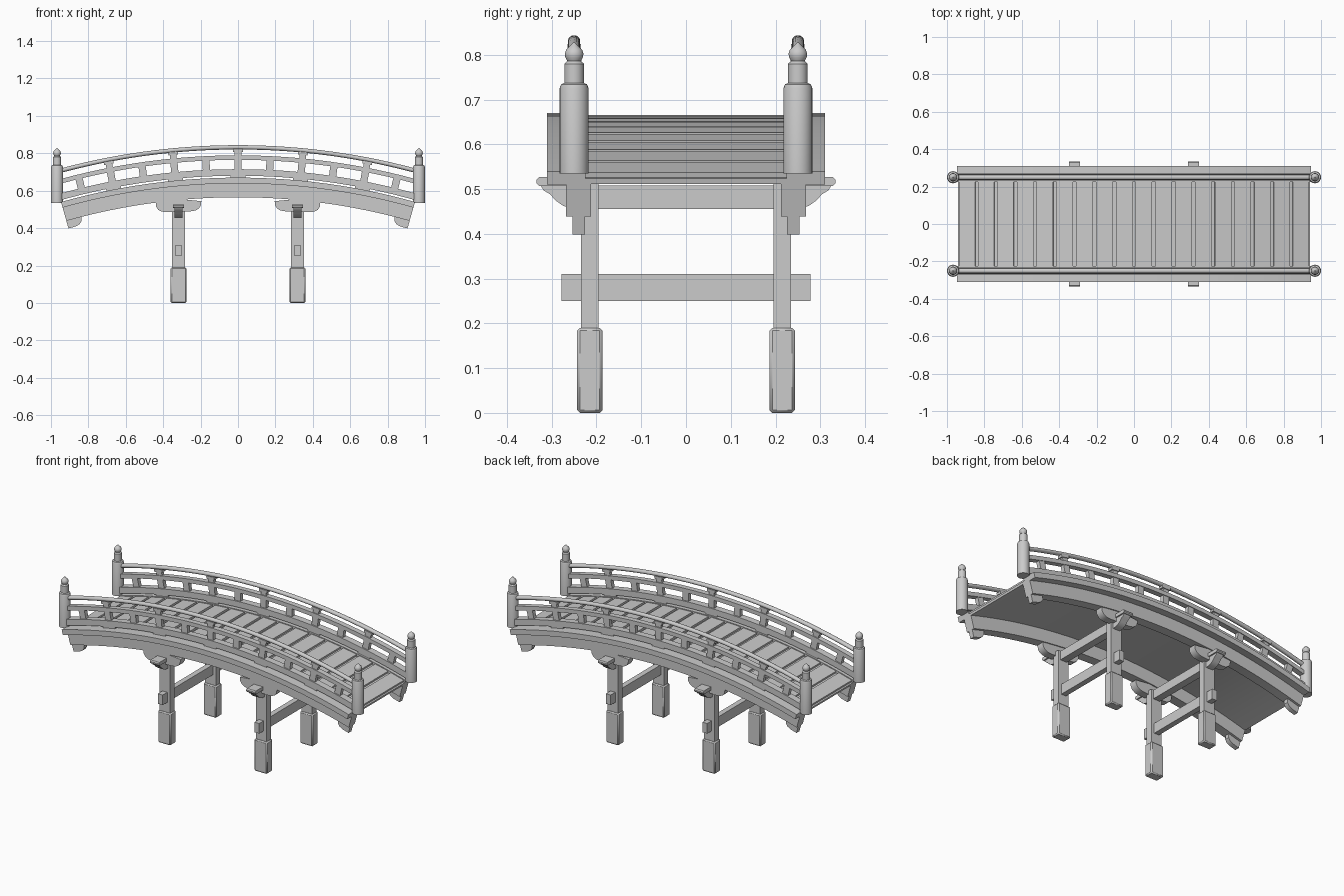
import bpy, bmesh
from math import sin, cos, pi

if "Cube" in bpy.data.objects:
    bpy.data.objects.remove(bpy.data.objects["Cube"])

R, TOP = 3.5, 0.67          # bridge arc radius and crown height of the deck
END = 0.958                 # half arc length of the deck


def finish(name, bm, mirror=(False, False), bevel=0):
    bmesh.ops.remove_doubles(bm, verts=bm.verts, dist=1e-6)
    bmesh.ops.recalc_face_normals(bm, faces=bm.faces)
    me = bpy.data.meshes.new(name)
    bm.to_mesh(me)
    bm.free()
    me.shade_smooth()
    me.set_sharp_from_angle(angle=0.55)
    ob = bpy.data.objects.new(name, me)
    bpy.context.collection.objects.link(ob)
    if bevel:
        b = ob.modifiers.new("bevel", 'BEVEL')
        b.width, b.segments = bevel, 1
    if any(mirror):
        m = ob.modifiers.new("mirror", 'MIRROR')
        m.use_axis = (mirror[0], mirror[1], False)
        m.use_mirror_merge = False
    return ob


def arc(s, y, h):
    """Point at arc length s and height h above the deck surface."""
    t = s / R
    return ((R + h) * sin(t), y, TOP - R + (R + h) * cos(t))


def loft(bm, rings):
    rows = [[bm.verts.new(p) for p in ring] for ring in rings]
    n = len(rows[0])
    for a, b in zip(rows, rows[1:]):
        for i in range(n):
            j = (i + 1) % n
            bm.faces.new((a[i], a[j], b[j], b[i]))
    bm.faces.new(rows[0])
    bm.faces.new(rows[-1])


def rect(y0, y1, h0, h1):
    return [(y0, h0), (y1, h0), (y1, h1), (y0, h1)]


def sweep(bm, s0, s1, section, n=1):
    loft(bm, [[arc(s0 + (s1 - s0) * i / n, y, h) for y, h in section]
              for i in range(n + 1)])


def arc_beam(name, half, section, mirror=True):
    bm = bmesh.new()
    sweep(bm, -half, half, section, 32)
    return finish(name, bm, (False, mirror))


def blocks(name, positions, width, section):
    bm = bmesh.new()
    for s in positions:
        sweep(bm, s - width / 2, s + width / 2, section)
    return finish(name, bm, (False, True))


def box(name, x, y, z, mirror=(True, True), bevel=0):
    bm = bmesh.new()
    loft(bm, [[(a, y[0], z[0]), (a, y[1], z[0]), (a, y[1], z[1]), (a, y[0], z[1])] for a in x])
    return finish(name, bm, mirror, bevel)


# Deck slab, edge strips and girders
arc_beam("deck_slab", END, rect(-0.305, 0.305, -0.03, -0.017), False)
arc_beam("deck_edge", END, rect(0.225, 0.31, -0.031, 0))
arc_beam("girder", END, rect(0.212, 0.268, -0.105, -0.03))

# Planks
bm = bmesh.new()
N = 18
pitch = 2 * END / N
for i in range(N):
    s = -END + (i + 0.5) * pitch
    sweep(bm, s - pitch / 2 + 0.009, s + pitch / 2 - 0.009, rect(-0.226, 0.226, -0.018, -0.005))
finish("planks", bm)

# Railings: kick rail, middle rail, rounded hand rail
arc_beam("kick_rail", 0.955, rect(0.23, 0.27, 0.01, 0.045))
arc_beam("middle_rail", 0.96, rect(0.234, 0.266, 0.095, 0.119))
arc_beam("hand_rail", 0.96, [(0.25 + 0.0135 * cos(k * pi / 8), 0.162 + 0.0115 * sin(k * pi / 8))
                             for k in range(16)])

# Railing posts and spacers
P = 0.167
every, second = [k * P for k in range(-5, 6)], [k * P for k in range(-4, 5, 2)]
blocks("kick_spacers", second, 0.08, rect(0.235, 0.265, -0.001, 0.011))
blocks("rail_posts", every, 0.038, rect(0.238, 0.262, 0.044, 0.096))
blocks("rail_struts", second, 0.034, rect(0.24, 0.26, 0.118, 0.14))
blocks("strut_caps", second, 0.05, rect(0.235, 0.265, 0.138, 0.154))

# Round end posts with finials
profile = [(0.0325, 0.535), (0.0325, 0.725), (0.029, 0.734), (0.022, 0.737), (0.022, 0.78),
           (0.015, 0.786), (0.0195, 0.794), (0.021, 0.802), (0.018, 0.811), (0.01, 0.819), (0.002, 0.827)]
bm = bmesh.new()
loft(bm, [[(0.9675 + r * cos(k * pi / 12), 0.25 + r * sin(k * pi / 12), z) for k in range(24)]
          for r, z in profile])
finish("end_post", bm, (True, True))

# Rounded corbels under the girder ends
side = [(END, -0.1), (END, -0.147), (0.915, -0.147), (0.893, -0.141), (0.878, -0.128), (0.872, -0.1)]
bm = bmesh.new()
loft(bm, [[arc(s, y, h) for s, h in side] for y in (0.226, 0.254)])
finish("end_corbel", bm, (True, True))

# Saddles on the columns
CX = 0.318
half = [(0.122, 0.0), (0.12, -0.022), (0.108, -0.04), (0.09, -0.05), (0.066, -0.054)]
bm = bmesh.new()
outline = [(CX + x, 0.54 + z - 0.06 * (x - 0.06)) for x, z in half] + \
          [(CX - x, 0.544 + z) for x, z in reversed(half)] + [(CX, 0.556)]
loft(bm, [[(x, y, z) for x, z in outline] for y in (0.218, 0.262)])
finish("saddle", bm, (True, True))

# Columns, footings and tie beams
box("column", (CX - 0.035, CX + 0.035), (0.195, 0.235), (0.18, 0.511))
box("footing", (CX - 0.042, CX + 0.042), (0.187, 0.243), (0, 0.19), bevel=0.006)
box("lower_tie", (CX - 0.016, CX + 0.016), (-0.278, 0.278), (0.25, 0.31), (True, False))

# Upper cross beam with curved ends and end caps
arm = [(0.255, 0.456), (0.275, 0.463), (0.292, 0.475), (0.303, 0.488), (0.318, 0.497), (0.325, 0.508)]
outline = arm + [(-y, z) for y, z in reversed(arm)]
bm = bmesh.new()
loft(bm, [[(x, y, z) for y, z in outline] for x in (CX - 0.022, CX + 0.022)])
finish("cross_beam", bm, (True, False))
cap = [(0.225, 0.507), (0.328, 0.507), (0.334, 0.513), (0.334, 0.521), (0.328, 0.527), (0.225, 0.527)]
bm = bmesh.new()
loft(bm, [[(x, y, z) for y, z in cap] for x in (CX - 0.03, CX + 0.03)])
finish("cross_beam_cap", bm, (True, True))
